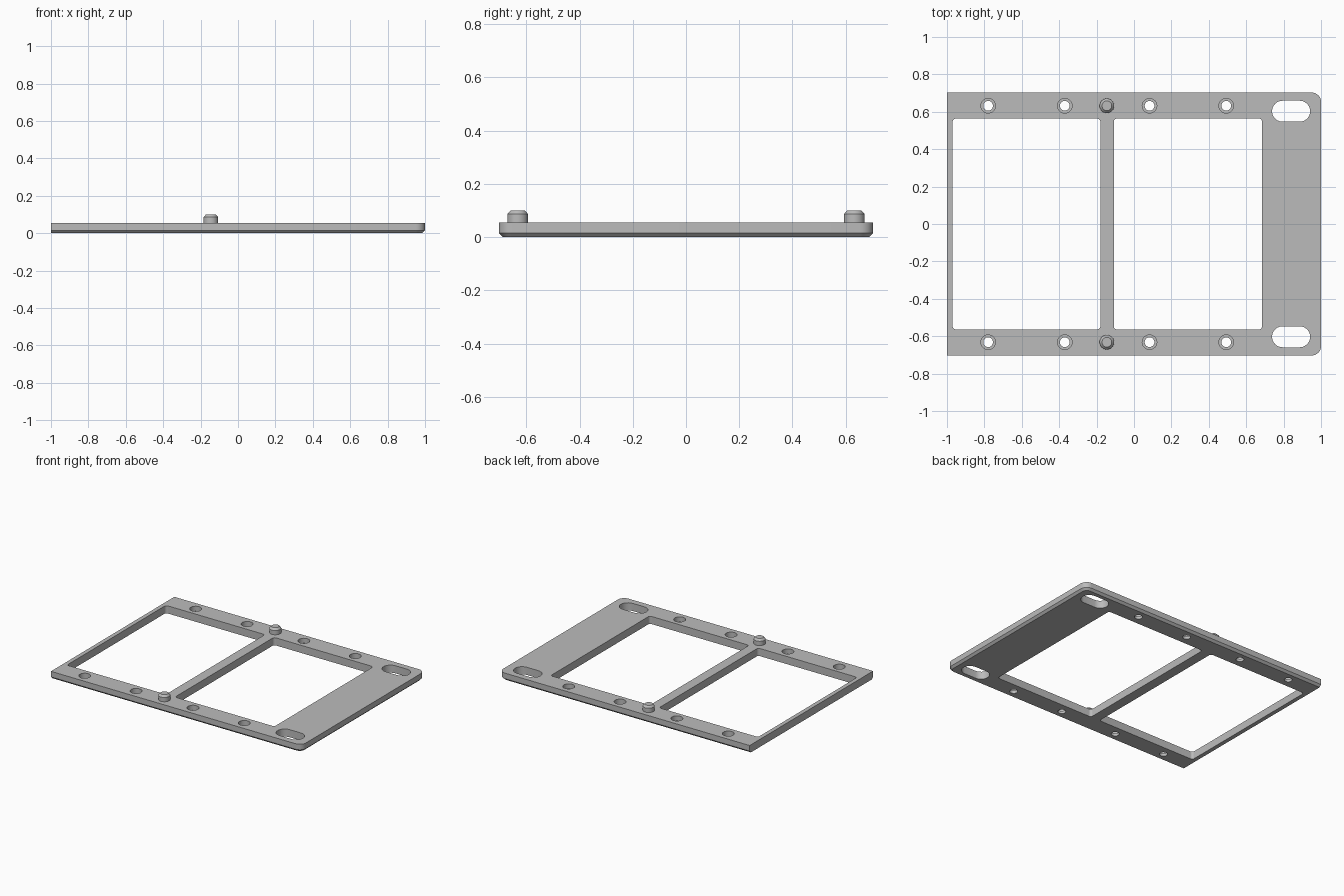
import bpy
import bmesh
from math import cos, sin, pi

default = bpy.data.objects.get("Cube")
if default:
    bpy.data.objects.remove(default, do_unlink=True)

HALF_X, HALF_Y = 1.0, 0.703
TOP, CHAMFER = 0.055, 0.015
HOLE_Y = 0.632

grey = bpy.data.materials.new("plain grey")
grey.diffuse_color = (0.5, 0.5, 0.5, 1)
grey.use_nodes = True
grey.node_tree.nodes["Principled BSDF"].inputs["Base Color"].default_value = (0.5, 0.5, 0.5, 1)


def arc(cx, cy, r, start, end, steps):
    return [(cx + r * cos(start + (end - start) * i / steps),
             cy + r * sin(start + (end - start) * i / steps)) for i in range(steps + 1)]


def rounded_rect(x0, x1, y0, y1, r, steps=6):
    corners = [(x1 - r, y1 - r), (x0 + r, y1 - r), (x0 + r, y0 + r), (x1 - r, y0 + r)]
    points = []
    for i, (cx, cy) in enumerate(corners):
        points += arc(cx, cy, r, i * pi / 2, (i + 1) * pi / 2, steps)
    return points


def circle(x, y, r):
    return arc(x, y, r, 0, 2 * pi, 32)[:-1]


def slot(x, y, half_len, r):
    return (arc(x + half_len - r, y, r, -pi / 2, pi / 2, 12)
            + arc(x - half_len + r, y, r, pi / 2, 3 * pi / 2, 12))


def loft(name, layers):
    """Stack matching outlines, given as (z, points), into a closed solid."""
    bm = bmesh.new()
    rings = [[bm.verts.new((x, y, z)) for x, y in pts] for z, pts in layers]
    n = len(rings[0])
    for low, high in zip(rings, rings[1:]):
        for i in range(n):
            j = (i + 1) % n
            bm.faces.new((low[i], low[j], high[j], high[i]))
    bm.faces.new(rings[0][::-1])
    bm.faces.new(rings[-1])
    bmesh.ops.recalc_face_normals(bm, faces=bm.faces)
    mesh = bpy.data.meshes.new(name)
    bm.to_mesh(mesh)
    bm.free()
    mesh.materials.append(grey)
    obj = bpy.data.objects.new(name, mesh)
    bpy.context.collection.objects.link(obj)
    return obj


def smooth(obj):
    bpy.ops.object.select_all(action='DESELECT')
    obj.select_set(True)
    bpy.context.view_layer.objects.active = obj
    bpy.ops.object.shade_smooth_by_angle(angle=pi / 6)


def plate_outline(inset):
    # Square left end, rounded right corners; the left end has no chamfer
    r = 0.05
    cx, cy = HALF_X - r, HALF_Y - r
    return ([(-HALF_X, -HALF_Y + inset)]
            + arc(cx, -cy, r - inset, -pi / 2, 0, 8)
            + arc(cx, cy, r - inset, 0, pi / 2, 8)
            + [(-HALF_X, HALF_Y - inset)])


# Base plate, chamfered along its lower edge
plate = loft("base_plate", [(0, plate_outline(CHAMFER)),
                            (CHAMFER, plate_outline(0)),
                            (TOP, plate_outline(0))])

# Two large windows
cutters = []
for x0, x1 in ((-0.97, -0.18), (-0.108, 0.685)):
    outline = rounded_rect(x0, x1, -0.564, 0.564, 0.018)
    cutters.append(loft("window_cutter", [(-0.1, outline), (0.2, outline)]))

for side in (-1, 1):
    # Mounting slots
    outline = slot(0.84, side * 0.603, 0.102, 0.056)
    cutters.append(loft("slot_cutter", [(-0.1, outline), (0.2, outline)]))
    # Counterbored screw holes
    for x in (-0.78, -0.37, 0.083, 0.493):
        y = side * HOLE_Y
        small, large = circle(x, y, 0.026), circle(x, y, 0.039)
        cutters.append(loft("screw_hole_cutter", [(-0.1, small), (0.02, small),
                                                  (0.02, large), (0.2, large)]))

# Cut everything, then discard the cutters
for cutter in cutters:
    cutter.hide_render = True
    mod = plate.modifiers.new("cut", 'BOOLEAN')
    mod.operation = 'DIFFERENCE'
    mod.solver = 'EXACT'
    mod.object = cutter
depsgraph = bpy.context.evaluated_depsgraph_get()
cut_mesh = bpy.data.meshes.new_from_object(plate.evaluated_get(depsgraph))
plate.modifiers.clear()
plate.data = cut_mesh
for cutter in cutters:
    bpy.data.objects.remove(cutter, do_unlink=True)
smooth(plate)

# Locating pegs with chamfered tips
for side, label in ((-1, "front"), (1, "back")):
    wide = circle(-0.145, side * HOLE_Y, 0.039)
    tip = circle(-0.145, side * HOLE_Y, 0.026)
    smooth(loft(label + "_peg", [(TOP - 0.01, wide), (0.086, wide), (0.1, tip)]))
